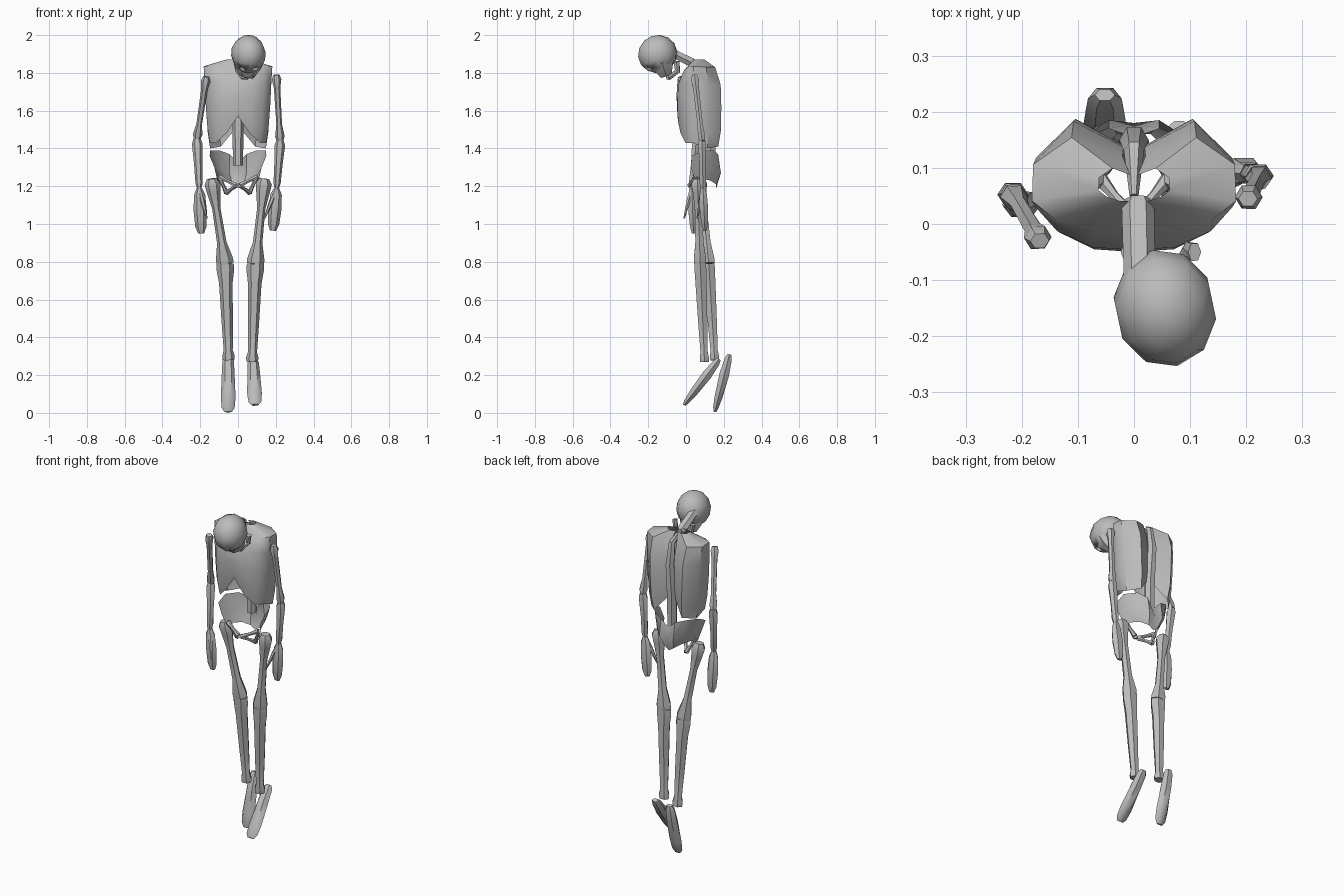
import bpy
import bmesh
from math import cos, sin, pi, radians
from mathutils import Vector, Euler

cube = bpy.data.objects.get("Cube")
if cube:
    bpy.data.objects.remove(cube, do_unlink=True)

# One plain bone colour for everything
bone_grey = bpy.data.materials.new("bone_grey")
bone_grey.use_nodes = True
colour = (0.5, 0.5, 0.5, 1)
bone_grey.diffuse_color = colour
bone_grey.node_tree.nodes["Principled BSDF"].inputs["Base Color"].default_value = colour


def finish(name, bm, angle=45):
    """Turn a bmesh into a smooth shaded object with the bone material."""
    bmesh.ops.recalc_face_normals(bm, faces=bm.faces)
    mesh = bpy.data.meshes.new(name)
    bm.to_mesh(mesh)
    bm.free()
    mesh.materials.append(bone_grey)
    obj = bpy.data.objects.new(name, mesh)
    bpy.context.collection.objects.link(obj)
    bpy.ops.object.select_all(action="DESELECT")
    obj.select_set(True)
    bpy.context.view_layer.objects.active = obj
    bpy.ops.object.shade_smooth_by_angle(angle=radians(angle))
    return obj


def tube(name, path, radii, sides=6):
    """Capped tube along a path; each radius is a (width, depth) pair."""
    bm = bmesh.new()
    path = [Vector(p) for p in path]
    rings = []
    for i, (point, (width, depth)) in enumerate(zip(path, radii)):
        along = (path[min(i + 1, len(path) - 1)] - path[max(i - 1, 0)]).normalized()
        guide = Vector((0, 1, 0)) if abs(along.x) > 0.8 else Vector((1, 0, 0))
        across = (guide - along * guide.dot(along)).normalized()
        out = along.cross(across)
        rings.append([
            bm.verts.new(point + across * width * cos(2 * pi * k / sides)
                         + out * depth * sin(2 * pi * k / sides))
            for k in range(sides)])
    for low, high in zip(rings, rings[1:]):
        for k in range(sides):
            n = (k + 1) % sides
            bm.faces.new((low[k], low[n], high[n], high[k]))
    bm.faces.new(rings[0])
    bm.faces.new(rings[-1])
    return finish(name, bm)


def bone(name, start, end, shape):
    """Straight bone; shape lists (fraction along, width, depth)."""
    start, end = Vector(start), Vector(end)
    return tube(name, [start.lerp(end, t) for t, w, d in shape],
                [(w, d) for t, w, d in shape])


def shell(name, rows):
    """Open half shell from rows of points, mirrored across x."""
    bm = bmesh.new()
    for side in (1, -1):
        grid = [[bm.verts.new((side * x, y, z)) for x, y, z in row] for row in rows]
        for a, b in zip(grid, grid[1:]):
            for k in range(len(a) - 1):
                bm.faces.new((a[k], a[k + 1], b[k + 1], b[k]))
    bmesh.ops.remove_doubles(bm, verts=bm.verts, dist=0.001)
    return finish(name, bm)


# Shared bone outlines
HUMERUS = [(0, .017, .015), (.07, .025, .024), (.2, .017, .018),
           (.75, .015, .016), (.93, .025, .022), (1, .018, .018)]
FOREARM = [(0, .02, .02), (.1, .028, .024), (.5, .022, .018),
           (.9, .019, .02), (1, .012, .014)]
HAND = [(0, .014, .014), (.15, .03, .022), (.5, .035, .026),
        (.85, .03, .02), (1, .016, .01)]
THUMB = [(0, .01, .01), (.4, .013, .012), (1, .004, .005)]
FEMUR = [(0, .025, .025), (.06, .042, .038), (.16, .036, .03),
         (.35, .022, .022), (.75, .025, .025), (.95, .046, .038), (1, .045, .036)]
TIBIA = [(0, .045, .036), (.06, .047, .036), (.2, .036, .034),
         (.6, .03, .028), (.9, .024, .022), (.96, .033, .028), (1, .03, .026)]
FOOT = [(0, .018, .012), (.08, .03, .022), (.35, .034, .03),
        (.75, .039, .024), (.93, .034, .016), (1, .02, .008)]

# Joint positions for the loosely hanging limbs of each side
joints = {
    "left": dict(shoulder=(.203, .045, 1.79), elbow=(.223, .085, 1.44),
                 wrist=(.205, .09, 1.19), fingertip=(.185, .1, .965),
                 thumb_tip=(.14, .06, 1.03), hip=(.14, .06, 1.24),
                 knee=(.092, .075, .79), ankle=(.075, .098, .27),
                 heel=(.08, .175, .285), toe=(.09, -.01, .042)),
    "right": dict(shoulder=(-.168, -.03, 1.78), elbow=(-.217, .055, 1.45),
                  wrist=(-.205, .03, 1.19), fingertip=(-.195, .04, .95),
                  thumb_tip=(-.165, -.01, 1.03), hip=(-.14, .075, 1.24),
                  knee=(-.068, .12, .79), ankle=(-.05, .152, .28),
                  heel=(-.052, .23, .31), toe=(-.052, .152, .005)),
}
for side, j in joints.items():
    bone(side + "_upper_arm", j["shoulder"], j["elbow"], HUMERUS)
    bone(side + "_forearm", j["elbow"], j["wrist"], FOREARM)
    bone(side + "_hand", j["wrist"], j["fingertip"], HAND)
    bone(side + "_thumb", j["wrist"], j["thumb_tip"], THUMB)
    bone(side + "_thigh", j["hip"], j["knee"], FEMUR)
    bone(side + "_shin", j["knee"], j["ankle"], TIBIA)
    bone(side + "_foot", j["heel"], j["toe"], FOOT)

# Rib cage: columns run from breastbone to back as (x, y, top, bottom)
columns = [(0, -.05, 1.79, 1.57), (.075, -.045, 1.81, 1.48), (.14, -.015, 1.83, 1.43),
           (.18, .03, 1.835, 1.43), (.178, .12, 1.83, 1.4), (.11, .187, 1.83, 1.41),
           (.02, .14, 1.8, 1.5)]
rows = [[(x * .35, .07 + (y - .07) * .25, 1.87) for x, y, top, low in columns]]
for t, wide, deep in [(0, 1.01, .72), (.22, .98, .97), (.5, .95, 1), (.8, .9, .98), (1, .83, .86)]:
    rows.append([(x * wide, .07 + (y - .07) * deep, top + (low - top) * t)
                 for x, y, top, low in columns])
shell("rib_cage", rows)

# Spine and neck
spine = [(0, .05, 1.86), (0, .13, 1.82), (0, .15, 1.7), (0, .13, 1.5), (0, .13, 1.31)]
tube("spine", spine, [(.008, .01), (.018, .022), (.026, .026), (.03, .03), (.026, .03)])
neck = [(.007, .045, 1.85), (.007, .03, 1.855), (.01, -.1, 1.92)]
tube("neck", neck, [(.022, .02), (.029, .027), (.028, .024)])

# Pelvis bowl: rim, middle and lower edge from hip point to tailbone
shell("pelvis", [
    [(.15, .03, 1.36), (.147, .09, 1.39), (.1, .15, 1.39), (.045, .17, 1.37), (0, .155, 1.32)],
    [(.125, .025, 1.3), (.12, .08, 1.3), (.085, .15, 1.29), (.045, .185, 1.27), (0, .18, 1.26)],
    [(.11, .05, 1.23), (.09, .08, 1.24), (.06, .13, 1.23), (.03, .16, 1.21), (0, .16, 1.19)],
])
STRUT = [(0, .014, .014), (.5, .009, .009), (1, .014, .014)]
for side, s in (("left", 1), ("right", -1)):
    socket, pubis, seat = (s * .1, .05, 1.25), (s * .01, .02, 1.205), (s * .06, .08, 1.165)
    bone(side + "_upper_pubic_bone", socket, pubis, STRUT)
    bone(side + "_lower_pubic_bone", pubis, seat, STRUT)
    bone(side + "_seat_bone", seat, socket, STRUT)

# Skull: rounded cranium leaning forward, with the face turned down
centre = Vector((.055, -.15, 1.9))
turn = Euler((radians(20), 0, radians(12))).to_matrix()
bm = bmesh.new()
bmesh.ops.create_uvsphere(bm, u_segments=10, v_segments=7, radius=1)
for v in bm.verts:
    v.co = centre + turn @ Vector((v.co.x * .092, v.co.y * .107, v.co.z * .1))
skull = finish("skull", bm)
bone("face", (.055, -.13, 1.86), (.047, -.105, 1.785),
     [(0, .08, .07), (.5, .068, .055), (1, .04, .035)])

# Eye sockets cut into the downturned brow
for side, s in (("left", 1), ("right", -1)):
    bm = bmesh.new()
    bmesh.ops.create_icosphere(bm, subdivisions=1, radius=.024)
    bmesh.ops.translate(bm, verts=bm.verts, vec=(.055 + s * .036, -.195, 1.815))
    cutter = finish(side + "_socket_cutter", bm)
    cutter.hide_render = True
    cutter.hide_set(True)
    cut = skull.modifiers.new(side + "_socket", "BOOLEAN")
    cut.operation = "DIFFERENCE"
    cut.object = cutter

# Jaw halves from hinge to chin
for side, s in (("left", 1), ("right", -1)):
    mid = .048
    tube(side + "_jaw", [(mid + s * .06, -.05, 1.86), (mid + s * .05, -.045, 1.81),
                         (mid + s * .025, -.085, 1.777), (mid, -.095, 1.775)],
         [(.012, .018), (.012, .016), (.013, .013), (.013, .013)])
